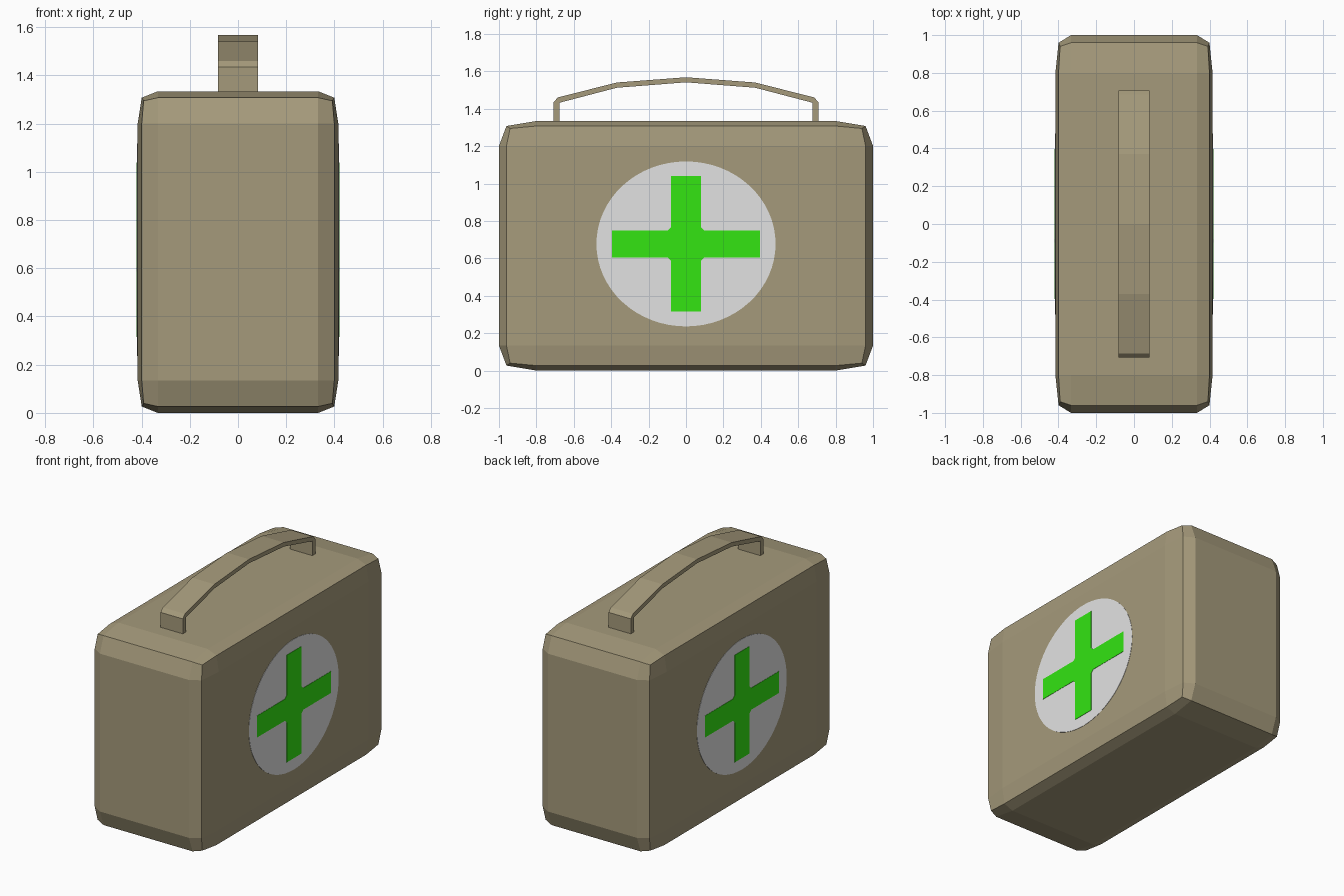
import bpy, bmesh, math

if "Cube" in bpy.data.objects:
    bpy.data.objects.remove(bpy.data.objects["Cube"])

HX, HY, HZ = 0.416, 1.0, 0.667   # half sizes of the case


def material(name, rgb):
    m = bpy.data.materials.new(name)
    m.diffuse_color = (*rgb, 1.0)
    m.use_nodes = True
    m.node_tree.nodes["Principled BSDF"].inputs["Base Color"].default_value = m.diffuse_color
    return m


TAN = material("tan_canvas", (0.376, 0.323, 0.198))
WHITE = material("badge_white", (0.768, 0.768, 0.768))
GREEN = material("cross_green", (0.033, 0.783, 0.006))


def prism(name, outline, x0, x1, mat):
    """Extrude a closed (y, z) outline from x0 to x1."""
    bm = bmesh.new()
    face = bm.faces.new([bm.verts.new((x0, y, z)) for y, z in outline])
    ext = bmesh.ops.extrude_face_region(bm, geom=[face])
    moved = [g for g in ext["geom"] if isinstance(g, bmesh.types.BMVert)]
    bmesh.ops.translate(bm, vec=(x1 - x0, 0, 0), verts=moved)
    bmesh.ops.recalc_face_normals(bm, faces=bm.faces)
    mesh = bpy.data.meshes.new(name)
    bm.to_mesh(mesh)
    bm.free()
    mesh.materials.append(mat)
    obj = bpy.data.objects.new(name, mesh)
    bpy.context.collection.objects.link(obj)
    return obj


# Case: cube bevelled before its uneven scale, so bevels stretch with it
bpy.ops.mesh.primitive_cube_add(size=2, location=(0, 0, HZ))
case = bpy.context.object
case.name = "case"
case.scale = (HX, HY, HZ)
case.data.materials.append(TAN)
bevel = case.modifiers.new("rounded_edges", 'BEVEL')
bevel.width = 0.2
bevel.segments = 2
bevel.profile = 0.64
bevel.limit_method = 'NONE'

# Handle: bent strap, mirrored half profiles
outer = [(0.708, 1.32), (0.708, 1.435), (0.685, 1.46), (0.37, 1.54)]
inner = [(0.676, 1.32), (0.676, 1.432), (0.37, 1.512)]
mirror = lambda pts: [(-y, z) for y, z in reversed(pts)]
strap = (outer + [(0, 1.568)] + mirror(outer)
         + [(-y, z) for y, z in inner] + [(0, 1.541)] + inner[::-1])
prism("handle", strap, -0.083, 0.083, TAN)

# Badge: oval with a cross, inner corners of the cross slightly filled
CZ = 0.677
oval = [(0.479 * math.cos(a), CZ + 0.441 * math.sin(a))
        for a in (i * math.tau / 64 for i in range(64))]
W, H, AW, AH, F = 0.396, 0.362, 0.079, 0.073, 0.018
quarter = [(W, AH), (AW + F, AH), (AW, AH + F), (AW, H)]
cross = (quarter + [(-y, z) for y, z in reversed(quarter)]
         + [(-y, -z) for y, z in quarter]
         + [(y, -z) for y, z in reversed(quarter)])
cross = [(y, CZ + z) for y, z in cross]

for side, s in (("right", 1), ("left", -1)):
    prism("badge_" + side, oval, s * (HX - 0.002), s * (HX + 0.002), WHITE)
    prism("cross_" + side, cross, s * (HX - 0.001), s * (HX + 0.004), GREEN)
